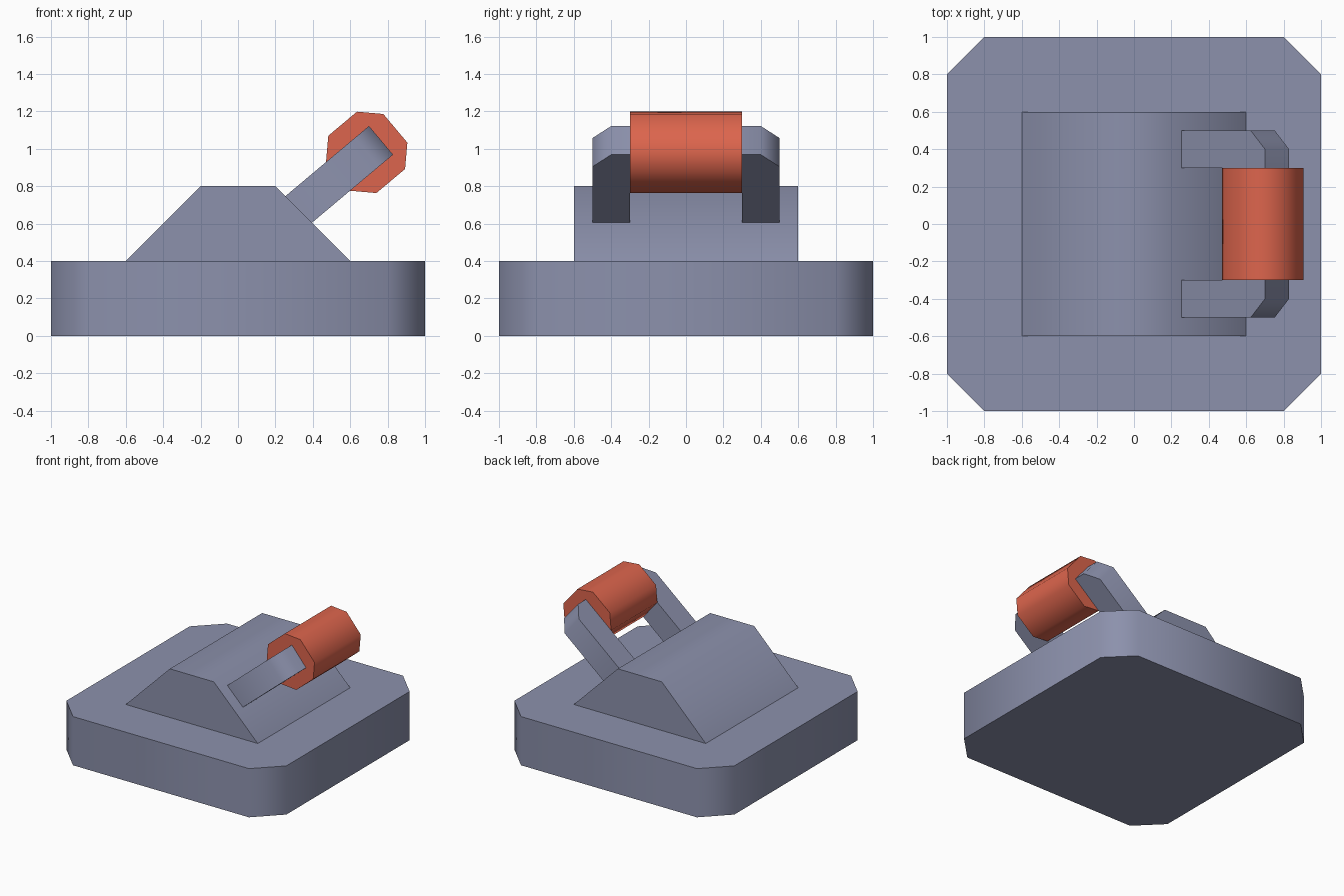
import bpy, bmesh, math
from mathutils import Matrix, Vector

if "Cube" in bpy.data.objects:
    bpy.data.objects.remove(bpy.data.objects["Cube"])


def material(name, rgb):
    m = bpy.data.materials.new(name)
    m.diffuse_color = (*rgb, 1)
    m.use_nodes = True
    m.node_tree.nodes["Principled BSDF"].inputs["Base Color"].default_value = m.diffuse_color
    return m


STEEL = material("blue grey", (0.262, 0.283, 0.413))
RED = material("grip red", (0.72, 0.13, 0.074))


def prism(name, outline, height, mat, matrix):
    """Extrude a flat outline along local z, place it, smooth up to 50 degrees."""
    bm = bmesh.new()
    face = bm.faces.new([bm.verts.new((x, y, 0)) for x, y in outline])
    ext = bmesh.ops.extrude_face_region(bm, geom=[face])
    top = [v for v in ext["geom"] if isinstance(v, bmesh.types.BMVert)]
    bmesh.ops.translate(bm, verts=top, vec=(0, 0, height))
    bm.transform(matrix)
    bmesh.ops.recalc_face_normals(bm, faces=bm.faces)
    for f in bm.faces:
        f.smooth = True
    for e in bm.edges:
        e.smooth = e.calc_face_angle(0) < math.radians(50)
    mesh = bpy.data.meshes.new(name)
    bm.to_mesh(mesh)
    bm.free()
    mesh.materials.append(mat)
    obj = bpy.data.objects.new(name, mesh)
    bpy.context.collection.objects.link(obj)
    return obj


def chamfered_square(r, c):
    i = r - c
    return [(r, -i), (r, i), (i, r), (-i, r), (-r, i), (-r, -i), (-i, -r), (i, -r)]


# Base plate with cut corners
prism("base", chamfered_square(1.0, 0.2), 0.4, STEEL, Matrix.Identity(4))

# Sloped housing: trapezoid in x/z, running along y
upright = Matrix.Translation((0, 0.6, 0)) @ Matrix.Rotation(math.pi / 2, 4, 'X')
prism("housing", [(-0.6, 0.4), (0.6, 0.4), (0.2, 0.8), (-0.2, 0.8)], 1.2, STEEL, upright)

# Lever frame: local x runs along the lever, origin at the grip centre
lever = Matrix.Translation((0.688, 0, 0.981)) @ Matrix.Rotation(math.radians(-40), 4, 'Y')

# U-shaped handle with cut outer corners, legs sunk into the housing
half = [(-0.58, 0.3), (-0.58, 0.5), (0.0, 0.5), (0.1, 0.4)]
inner = [(-0.1, -0.3), (-0.1, 0.3)]
outline = inner + half + [(x, -y) for x, y in reversed(half)]
prism("handle", outline, 0.2, STEEL, lever @ Matrix.Translation((0, 0, -0.1)))

# Eight-sided grip around the crossbar
prism("grip", chamfered_square(0.2, 0.1), 0.6, RED,
      lever @ Matrix.Translation((0, 0.3, 0)) @ Matrix.Rotation(math.pi / 2, 4, 'X'))
